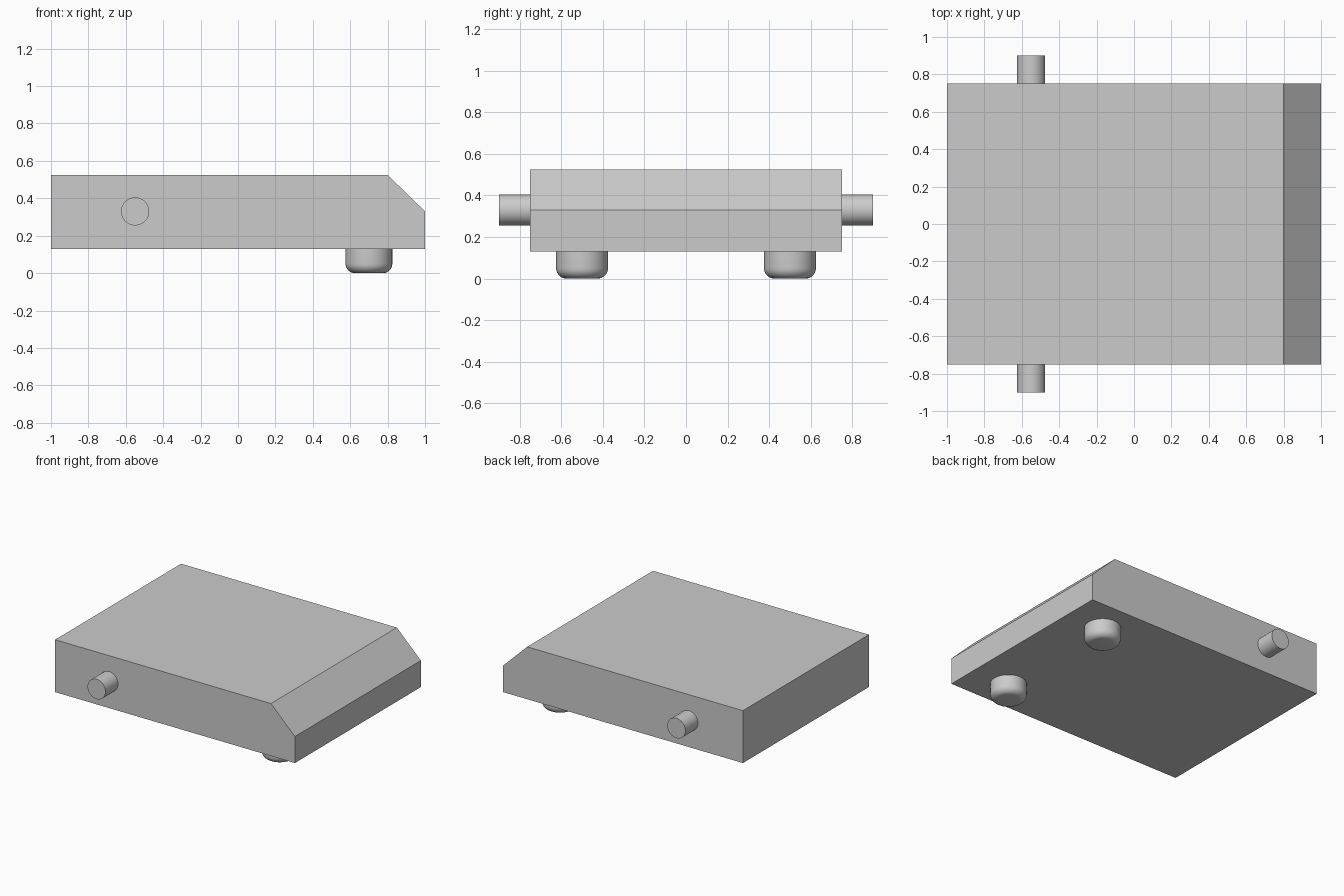
import bpy
import bmesh
import math

cube = bpy.data.objects.get("Cube")
if cube:
    bpy.data.objects.remove(cube, do_unlink=True)

# Single plain grey
grey = bpy.data.materials.new("plain_grey")
grey.use_nodes = True
grey.diffuse_color = (0.6, 0.6, 0.6, 1)
grey.node_tree.nodes["Principled BSDF"].inputs["Base Color"].default_value = (0.6, 0.6, 0.6, 1)


def shade(obj):
    bpy.ops.object.select_all(action="DESELECT")
    obj.select_set(True)
    bpy.context.view_layer.objects.active = obj
    bpy.ops.object.shade_smooth_by_angle(angle=math.radians(30))


def cylinder(name, radius, depth, location, rotation=(0, 0, 0)):
    bpy.ops.mesh.primitive_cylinder_add(vertices=64, radius=radius, depth=depth,
                                        location=location, rotation=rotation)
    obj = bpy.context.object
    obj.name = name
    obj.data.materials.append(grey)
    return obj


def round_bottom(obj, radius):
    bm = bmesh.new()
    bm.from_mesh(obj.data)
    rim = [e for e in bm.edges if all(v.co.z < 0 for v in e.verts)]
    bmesh.ops.bevel(bm, geom=rim, offset=radius, offset_type="OFFSET",
                    segments=8, profile=0.5, affect="EDGES")
    bm.to_mesh(obj.data)
    bm.free()


# Slab body: side profile with a sloped nose, extruded across the width
profile = [(-1, 0.13), (1, 0.13), (1, 0.33), (0.8, 0.525), (-1, 0.525)]
bm = bmesh.new()
side = bm.faces.new([bm.verts.new((x, -0.75, z)) for x, z in profile])
sweep = bmesh.ops.extrude_face_region(bm, geom=[side])
moved = [g for g in sweep["geom"] if isinstance(g, bmesh.types.BMVert)]
bmesh.ops.translate(bm, verts=moved, vec=(0, 1.5, 0))
bmesh.ops.recalc_face_normals(bm, faces=bm.faces)
mesh = bpy.data.meshes.new("body")
bm.to_mesh(mesh)
bm.free()
mesh.materials.append(grey)
bpy.context.collection.objects.link(bpy.data.objects.new("body", mesh))

for label, s in (("front", -1), ("back", 1)):
    # Side pivot pegs
    peg = cylinder(label + "_pivot_peg", 0.075, 0.16, (-0.55, s * 0.82, 0.33),
                   (math.pi / 2, 0, 0))
    shade(peg)
    # Rounded feet beneath the nose
    foot = cylinder(label + "_foot", 0.125, 0.14, (0.7, s * 0.5, 0.07))
    round_bottom(foot, 0.05)
    shade(foot)
